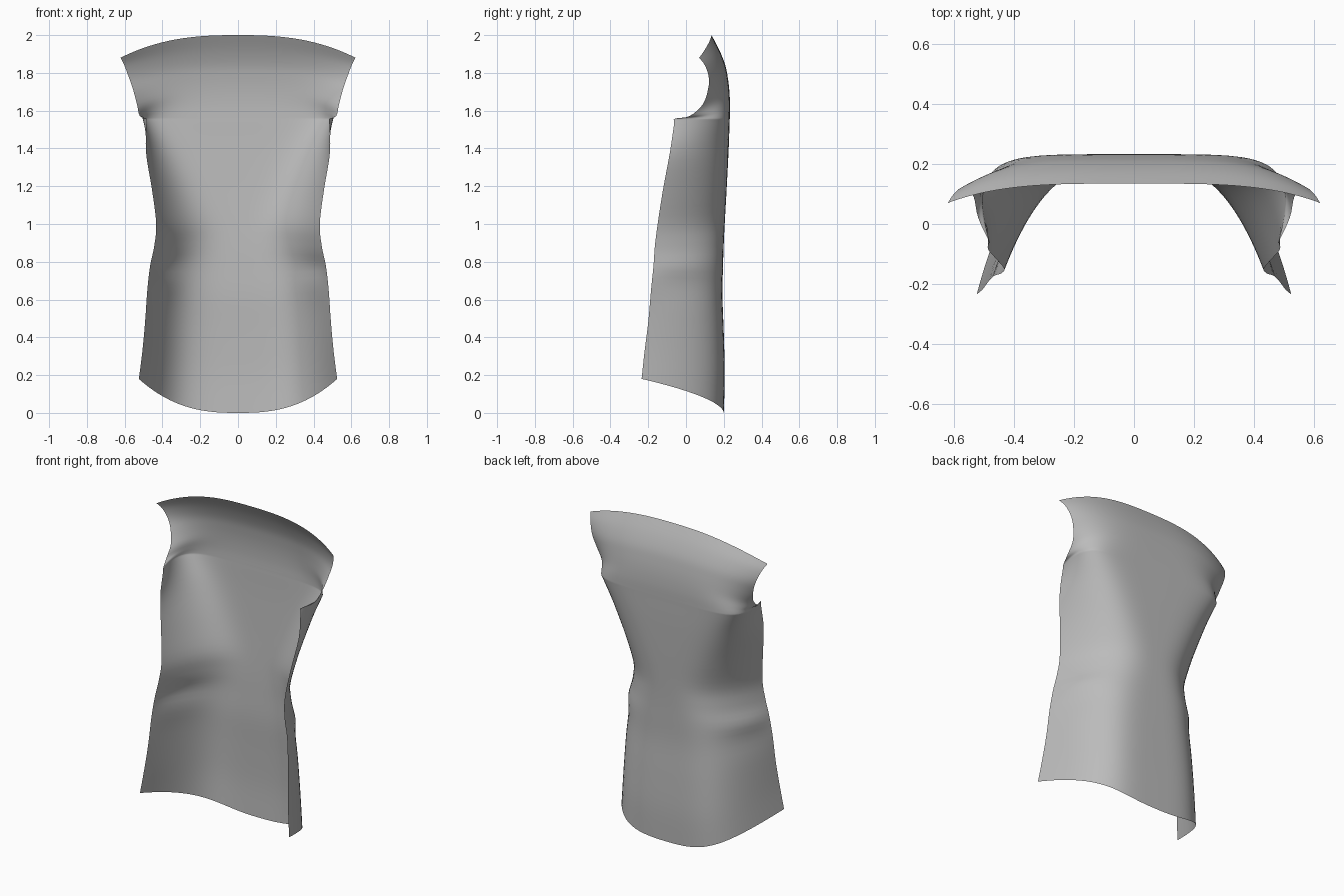
import bpy
import bmesh
from math import exp
from mathutils import Vector

default_cube = bpy.data.objects.get("Cube")
if default_cube:
    bpy.data.objects.remove(default_cube, do_unlink=True)

# Cloth material
cloth = bpy.data.materials.new("grey cloth")
cloth.use_nodes = True
grey = (0.5, 0.5, 0.5, 1)
cloth.diffuse_color = grey
cloth.node_tree.nodes["Principled BSDF"].inputs["Base Color"].default_value = grey

# Cross-sections from hem to neckline: centre height, centre depth,
# side height, side depth, half width, corner sharpness, inward tuck of the edge
SECTIONS = [
    (0.0, .2, .18, -.235, .525, 4.6, 0),
    (.2, .205, .32, -.22, .507, 4.5, 0),
    (.42, .2, .48, -.2, .492, 4.3, 0),
    (.62, .193, .65, -.185, .48, 4, 0),
    (.78, .196, .78, -.172, .465, 3.7, 0),
    (.9, .2, .88, -.165, .444, 3.3, 0),
    (1.02, .206, 1.0, -.15, .433, 3.2, 0),
    (1.2, .216, 1.18, -.122, .475, 4, .02),
    (1.4, .226, 1.38, -.085, .56, 5, .073),
    (1.54, .231, 1.53, -.063, .67, 5.5, .187),
    (1.57, .232, 1.557, -.06, .69, 5.5, .207),
    (1.63, .233, 1.572, .02, .64, 5.2, .12),
    (1.7, .23, 1.635, .09, .575, 4.8, .04),
    (1.77, .222, 1.72, .118, .563, 4.3, .005),
    (1.84, .208, 1.78, .12, .579, 4, 0),
    (1.92, .177, 1.84, .1, .602, 3.8, 0),
    (2.0, .135, 1.88, .07, .622, 3.6, 0),
]
STEPS, COLUMNS = 4, 24


def blend(a, b, c, d, t):
    """Smooth curve through b and c."""
    return b + t * (c - a + t * (2 * a - 5 * b + 4 * c - d + t * (3 * (b - c) + d - a))) / 2


def smooth_sections():
    last = len(SECTIONS) - 1
    for i in range(last):
        near = [SECTIONS[min(max(i + k, 0), last)] for k in (-1, 0, 1, 2)]
        for step in range(STEPS):
            yield [blend(*values, step / STEPS) for values in zip(*near)]
    yield SECTIONS[last]


def fold(height, level, size):
    return exp(-((height - level) / size) ** 2)


def cloth_point(section, u):
    """Point on a section, u running from the right edge (-1) to the left edge (1)."""
    centre_z, centre_y, side_z, side_y, width, sharpness, tuck = section
    side = 1 - (1 - abs(u)) ** 1.9
    wrap = side ** sharpness
    z = centre_z + (side_z - centre_z) * side ** 2.6
    y = centre_y + (side_y - centre_y) * wrap
    # Gathered folds at the waist fade out towards the middle and the edge
    gather = side ** 6 * (1 - side) * 12
    gather *= .012 * fold(z, .77, .05) - .008 * fold(z, .66, .08)
    x = (width * side - tuck * wrap + gather) * (1 if u > 0 else -1)
    return Vector((x, y, z))


# Back panel of the garment, an open sheet
bm = bmesh.new()
rows = [[bm.verts.new(cloth_point(section, j / COLUMNS))
         for j in range(-COLUMNS, COLUMNS + 1)] for section in smooth_sections()]
for low, high in zip(rows, rows[1:]):
    for j in range(len(low) - 1):
        bm.faces.new((low[j], high[j], high[j + 1], low[j + 1]))
for face in bm.faces:
    face.smooth = True
mesh = bpy.data.meshes.new("back_panel")
bm.to_mesh(mesh)
bm.free()
mesh.materials.append(cloth)
panel = bpy.data.objects.new("back_panel", mesh)
bpy.context.collection.objects.link(panel)
